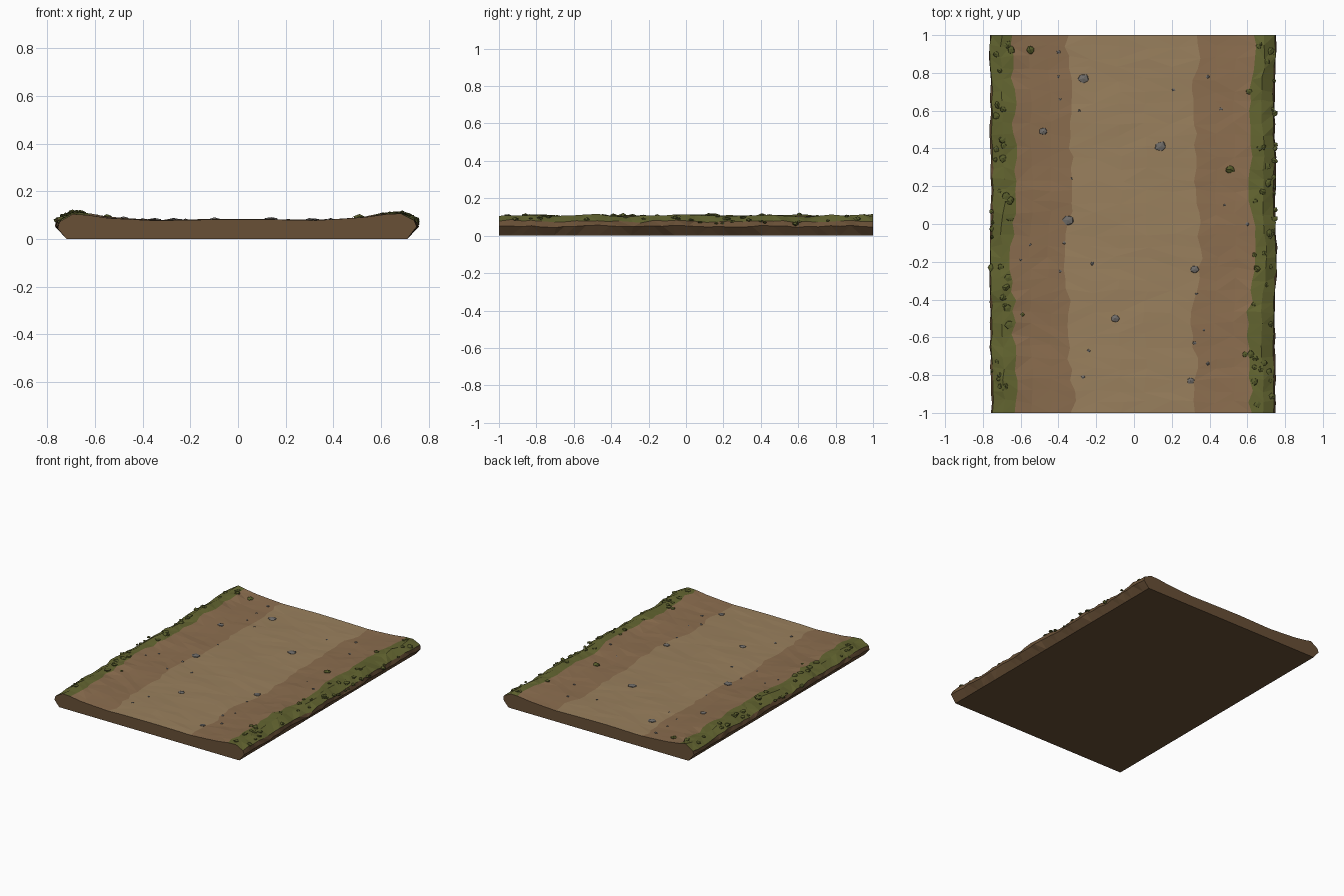
import bpy, bmesh, math, random
from mathutils import Vector, Matrix
from mathutils.bvhtree import BVHTree

if "Cube" in bpy.data.objects:
    bpy.data.objects.remove(bpy.data.objects["Cube"])

random.seed(7)


def material(name, rgb):
    m = bpy.data.materials.new(name)
    m.diffuse_color = (*rgb, 1)
    m.use_nodes = True
    m.node_tree.nodes["Principled BSDF"].inputs["Base Color"].default_value = m.diffuse_color
    return m


SOIL = material("soil", (0.14, 0.08, 0.037))
RUT = material("worn_dirt", (0.26, 0.155, 0.078))
PATH = material("path_dirt", (0.32, 0.215, 0.11))
GRASS = material("grass", (0.125, 0.13, 0.03))
GRASS_DARK = material("tuft_grass", (0.095, 0.105, 0.024))
STONE = material("stone", (0.16, 0.15, 0.14))


def make_object(name, bm, mats):
    me = bpy.data.meshes.new(name)
    bm.to_mesh(me)
    ob = bpy.data.objects.new(name, me)
    bpy.context.collection.objects.link(ob)
    for m in mats:
        me.materials.append(m)
    return ob


# Half cross-section, outside to middle: x, z, side wobble, height wobble, material of next strip
HALF = [(0.715, 0.0, 0, 0, 0), (0.755, 0.05, 0.008, 0.006, 0), (0.748, 0.078, 0.012, 0.009, 3),
        (0.69, 0.108, 0.014, 0.008, 3), (0.63, 0.103, 0.03, 0.005, 1),
        (0.54, 0.090, 0.012, 0.003, 1), (0.44, 0.082, 0.012, 0.003, 1),
        (0.335, 0.078, 0.03, 0.002, 2), (0.21, 0.080, 0.02, 0.002, 2), (0.07, 0.082, 0.02, 0.002, 2)]
left = [(-x - 0.005, z, a, b, m) for x, z, a, b, m in HALF]
right = [(x - 0.005, z, a, b, 0) for x, z, a, b, m in reversed(HALF)]
PROFILE = left + right
STRIPS = [p[4] for p in left] + [p[4] for p in reversed(HALF[:-1])]
ROWS = 34

# Road slab: wavy strips lofted along y, with flat bottom and end caps
bm = bmesh.new()
rows = []
for j in range(ROWS + 1):
    y = -1 + 2 * j / ROWS
    end = j in (0, ROWS)
    row = []
    for i, (x, z, a, b, _) in enumerate(PROFILE):
        side = 0 if x < 0 else 2.1
        wave = 0.6 * math.sin(5.3 * y + side) + 0.4 * math.sin(11 * y + 1.7 * side)
        dx = a * (0.8 * wave + random.uniform(-0.5, 0.5)) * (0.4 if end else 1)
        dz = b * (0.5 * math.sin(14 * y + side) + random.uniform(-0.6, 0.6))
        dy = 0 if end or b == 0 else random.uniform(-0.012, 0.012)
        row.append(bm.verts.new((x + dx, y + dy, z + dz)))
    rows.append(row)
for j in range(ROWS):
    p, q = rows[j], rows[j + 1]
    for i, m in enumerate(STRIPS):
        quad = [p[i], p[i + 1], q[i + 1], q[i]]
        k = random.choice((0, 1))
        for tri in ((0, 1, 2), (0, 2, 3)):
            f = bm.faces.new([quad[(t + k) % 4] for t in tri])
            f.material_index = m
    bm.faces.new([p[0], q[0], q[-1], p[-1]])
bm.faces.new(rows[0])
bm.faces.new(rows[-1][::-1])
bmesh.ops.recalc_face_normals(bm, faces=bm.faces)
bm.normal_update()
ground = BVHTree.FromBMesh(bm)
make_object("road_slab", bm, [SOIL, RUT, PATH, GRASS])
bm.free()


def height(x, y):
    hit = ground.ray_cast(Vector((x, y, 1)), Vector((0, 0, -1)))[0]
    return hit.z if hit else 0.065


def add_lump(bm, centre, size, rough):
    """Faceted irregular lump made from a low icosphere."""
    turn = Matrix.Rotation(random.uniform(0, 6.28), 4, 'Z')
    made = bmesh.ops.create_icosphere(bm, subdivisions=1, radius=1)
    for v in made["verts"]:
        co = turn @ (v.co * random.uniform(1 - rough, 1 + rough))
        v.co = Vector(c * s for c, s in zip(co, size)) + Vector(centre)
        v.co.y = max(-1, min(1, v.co.y))


# Stones half sunk in the path
STONES = [(-0.27, 0.77, .032), (-0.48, 0.49, .026), (0.14, 0.41, .034), (-0.35, 0.02, .032),
          (0.32, -0.24, .025), (-0.10, -0.50, .027), (0.30, -0.83, .022)]
PEBBLES = [(-.4, .78), (-.39, .66), (.21, .71), (.39, .78), (.46, .61), (-.29, .6), (-.33, .24),
           (.48, .1), (.6, 0), (-.55, -.11), (-.37, -.1), (-.39, -.25), (-.22, -.21), (.33, -.37),
           (.37, -.56), (.32, -.63), (-.24, -.67), (-.27, -.81), (.39, -.74), (-.4, .91), (-.6, -.19)]
for name, items in (("stones", STONES),
                    ("pebbles", [(x, y, random.uniform(.007, .013)) for x, y in PEBBLES])):
    bm = bmesh.new()
    for x, y, r in items:
        add_lump(bm, (x, y, height(x, y)), (r, r * 0.85, min(r * 0.5, 0.009)), 0.15)
    make_object(name, bm, [STONE])
    bm.free()

# Grass tufts crowding both banks, some hanging over the outer edge
for name, side in (("left_tufts", -1), ("right_tufts", 1)):
    bm = bmesh.new()
    for n in range(42):
        y = random.uniform(-0.96, 0.97)
        x = side * random.uniform(0.64, 0.757) - 0.005
        r = random.uniform(0.011, 0.023)
        z = height(x, y) if abs(x) < 0.735 else random.uniform(0.06, 0.085)
        add_lump(bm, (x, y, min(z, 0.113)), (r, r, r * 0.5), 0.28)
    make_object(name, bm, [GRASS_DARK])
    bm.free()

# Stray tufts on the dirt
bm = bmesh.new()
for x, y, r in [(-.55, .92, .024), (.51, .29, .027), (.62, -.69, .022), (.59, -.69, .016),
                (-.59, -.48, .012), (.61, .7, .02), (.64, -.71, .018)]:
    add_lump(bm, (x, y, height(x, y)), (r, r, r * 0.5), 0.25)
make_object("stray_tufts", bm, [GRASS_DARK])
bm.free()
